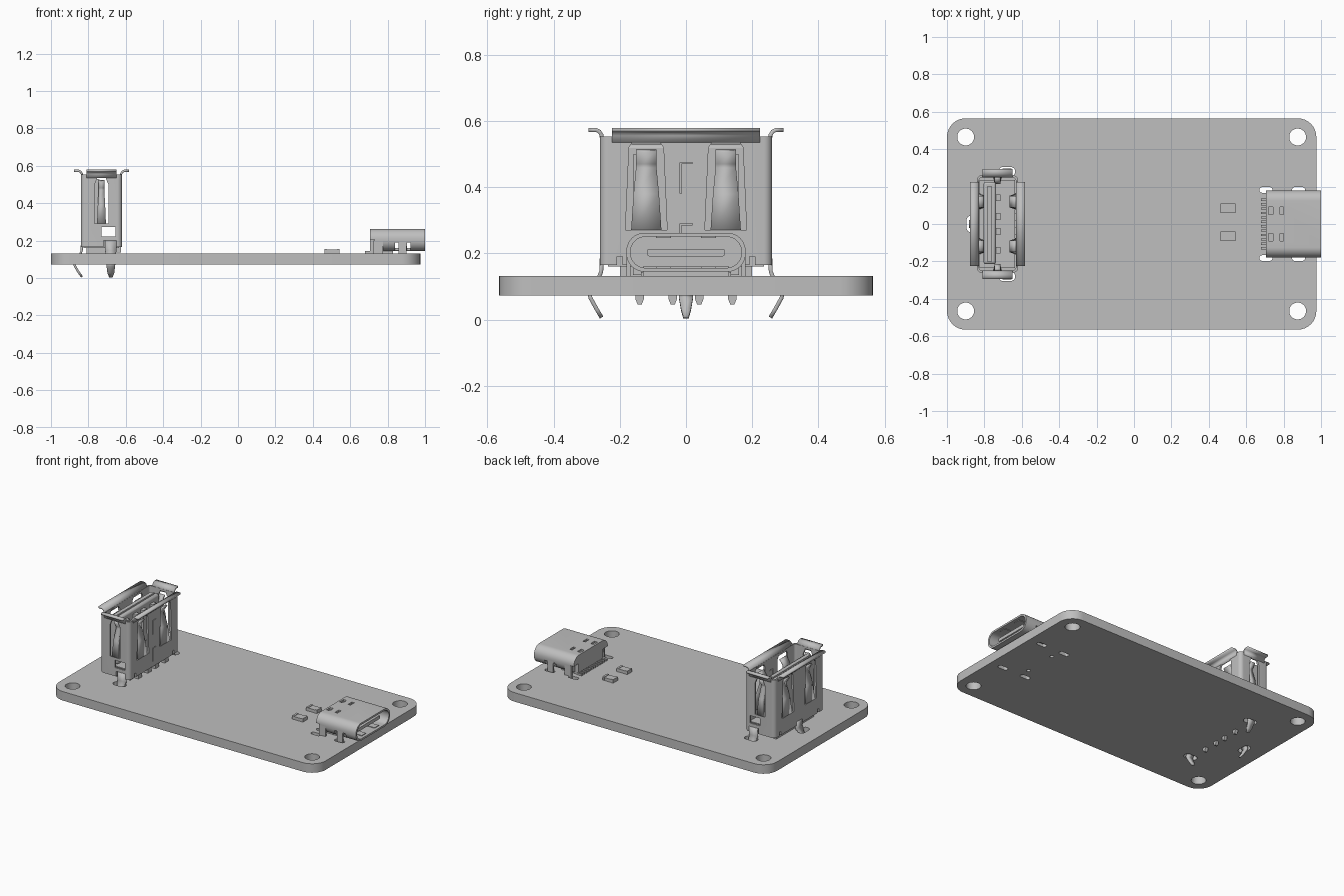
import bpy, bmesh, math
from mathutils import Vector

cube = bpy.data.objects.get("Cube")
if cube:
    bpy.data.objects.remove(cube)

grey = bpy.data.materials.new("plain grey")
grey.use_nodes = True
grey.diffuse_color = (0.52, 0.52, 0.52, 1)
grey.node_tree.nodes["Principled BSDF"].inputs["Base Color"].default_value = (0.52, 0.52, 0.52, 1)
parts = []


def finish(name, bm):
    bmesh.ops.recalc_face_normals(bm, faces=bm.faces)
    mesh = bpy.data.meshes.new(name)
    bm.to_mesh(mesh)
    bm.free()
    mesh.materials.append(grey)
    ob = bpy.data.objects.new(name, mesh)
    bpy.context.collection.objects.link(ob)
    parts.append(ob)
    return ob


def rrect(cx, cy, w, h, r, seg=8):
    """Outline of a rounded rectangle."""
    pts = []
    for i, (sx, sy) in enumerate([(1, 1), (-1, 1), (-1, -1), (1, -1)]):
        for k in range(seg + 1):
            a = math.pi / 2 * (i + k / seg)
            pts.append((cx + sx * (w / 2 - r) + r * math.cos(a),
                        cy + sy * (h / 2 - r) + r * math.sin(a)))
    return pts


def prism(name, pts, axis, lo, hi):
    """Extrude a 2D outline along one axis."""
    put = {"x": lambda a, b, h: (h, a, b),
           "y": lambda a, b, h: (a, h, b),
           "z": lambda a, b, h: (a, b, h)}[axis]
    bm = bmesh.new()
    face = bm.faces.new([bm.verts.new(put(a, b, lo)) for a, b in pts])
    ext = bmesh.ops.extrude_face_region(bm, geom=[face])
    shift = Vector(put(0, 0, hi - lo))
    bmesh.ops.translate(bm, vec=shift, verts=[v for v in ext["geom"] if isinstance(v, bmesh.types.BMVert)])
    return finish(name, bm)


def box(name, x0, x1, y0, y1, z0, z1):
    return prism(name, [(x0, y0), (x1, y0), (x1, y1), (x0, y1)], "z", z0, z1)


def strip(name, origin, angle, pts, thick=0.012):
    """Bent sheet strip: points are (outward, height, half width)."""
    out = Vector((math.cos(angle), math.sin(angle), 0))
    side = Vector((-out.y, out.x, 0))
    bm = bmesh.new()
    rows = []
    for u, z, w in pts:
        c = Vector((*origin, z)) + out * u
        rows.append((bm.verts.new(c - side * w), bm.verts.new(c + side * w)))
    for (a, b), (c, d) in zip(rows, rows[1:]):
        bm.faces.new((a, b, d, c))
    ob = finish(name, bm)
    mod = ob.modifiers.new("sheet", "SOLIDIFY")
    mod.thickness, mod.offset = thick, 0
    return ob


def cut(target, *cutters):
    bpy.context.view_layer.objects.active = target
    for c in cutters:
        mod = target.modifiers.new("cut", "BOOLEAN")
        mod.operation, mod.solver, mod.object = "DIFFERENCE", "EXACT", c
        bpy.ops.object.modifier_apply(modifier=mod.name)
        parts.remove(c)
        bpy.data.objects.remove(c)


# Circuit board with mounting holes and solder slots
board = prism("board", rrect(-0.0125, 0, 1.975, 1.13, 0.1), "z", 0.072, 0.132)
holes = [(x, y, 0.09, 0.09) for x in (-0.9, 0.875) for y in (-0.465, 0.465)]
holes += [(-0.68, s * 0.28, 0.09, 0.05) for s in (-1, 1)] + [(-0.87, 0, 0.05, 0.09)]
holes += [(x, s * 0.182, 0.07, 0.03) for s in (-1, 1) for x in (0.705, 0.88)]
holes += [(0.74, s * 0.11, 0.025, 0.025) for s in (-1, 1)]
for x, y, w, h in holes:
    cut(board, prism("cutter", rrect(x, y, w, h, min(w, h) / 2 - 0.0005), "z", 0, 0.3))

# Upright socket shell
CX = -0.73
shell = prism("tall_socket_shell", rrect(CX, 0, 0.22, 0.52, 0.025), "z", 0.165, 0.553)
cut(shell, prism("cutter", rrect(CX, 0, 0.196, 0.496, 0.015), "z", 0.1, 0.7))
for s in (-1, 1):
    y = s * 0.12
    cut(shell, prism("cutter", [(y - 0.063, 0.27), (y + 0.063, 0.27), (y + 0.052, 0.52),
                                (y + 0.035, 0.545), (y - 0.035, 0.545), (y - 0.052, 0.52)], "x", -1, -0.5),
        box("cutter", -1, -0.5, s * 0.2 - 0.008, s * 0.2 + 0.008, 0.15, 0.19))
cut(shell, prism("cutter", [(CX - 0.037, 0.29), (CX + 0.037, 0.29), (CX + 0.037, 0.5),
                            (CX + 0.02, 0.54), (CX - 0.02, 0.54), (CX - 0.037, 0.5)], "y", -0.4, 0.4),
    box("cutter", CX, -0.655, -0.4, 0.4, 0.222, 0.272),
    box("cutter", -0.72, -0.71, -0.4, 0.4, 0.15, 0.2))
# Interlocking seam on the inner wall
for z0, z1 in ((0.2, 0.29), (0.38, 0.475)):
    cut(shell, box("cutter", -0.65, -0.6, -0.018, -0.014, z0, z1),
        box("cutter", -0.65, -0.6, -0.0145, 0.02, z1 - 0.004, z1))

# Spring fingers and flared lips on each wall
def spring(name, origin, angle, z0, z1, w0, w1):
    h = z1 - z0
    strip(name, origin, angle, [(0, z0 - 0.005, w0), (-0.012, z0 + h * 0.45, (w0 + w1) / 2),
                                (-0.034, z0 + h * 0.78, w1), (-0.034, z0 + h * 0.84, w1),
                                (-0.008, z1, w1)])


def lip(name, origin, angle, half, reach):
    strip(name, origin, angle, [(0, 0.535, half), (0.001, 0.557, half), (0.008, 0.568, half),
                                (0.018, 0.573, half), (reach, 0.573, half)])


for s, label in ((1, "inner"), (-1, "outer")):
    ang = 0 if s > 0 else math.pi
    wall = CX + s * 0.104
    for y in (-0.12, 0.12):
        spring(label + "_spring", (wall, y), ang, 0.27, 0.51, 0.046, 0.031)
    lip(label + "_lip", (wall, 0), ang, 0.224, 0.044)
for s, label in ((1, "left"), (-1, "right")):
    ang = s * math.pi / 2
    spring(label + "_end_spring", (CX, s * 0.254), ang, 0.29, 0.52, 0.024, 0.015)
    lip(label + "_end_lip", (CX, s * 0.254), ang, 0.08, 0.04)
    strip(label + "_end_leg", (-0.68, s * 0.254), ang,
          [(0, 0.2, 0.03), (0.002, 0.145, 0.03), (0.012, 0.12, 0.026), (0.037, 0.074, 0.024),
           (0.034, 0.064, 0.023), (0.014, 0.028, 0.018), (0.001, 0.006, 0.009)])
strip("outer_leg", (-0.834, 0), math.pi,
      [(0, 0.19, 0.03), (0.002, 0.145, 0.03), (0.015, 0.115, 0.024), (0.042, 0.074, 0.022),
       (0.038, 0.064, 0.021), (0.018, 0.03, 0.015), (0, 0.006, 0.008)])

# Insulating body, tongue, contacts and solder pins
box("socket_base", -0.825, -0.636, -0.235, 0.235, 0.16, 0.22)
box("socket_foot", -0.81, -0.66, -0.2, 0.2, 0.132, 0.16)
tongue = box("socket_tongue", -0.805, -0.738, -0.215, 0.225, 0.22, 0.53)
bev = tongue.modifiers.new("edge", "BEVEL")
bev.width, bev.segments = 0.012, 2
box("tongue_ridge", -0.785, -0.76, -0.2, 0.2, 0.525, 0.54)
for y in (-0.14, -0.04, 0.04, 0.14):
    box("contact", -0.74, -0.715, y - 0.018, y + 0.018, 0.29, 0.5)
    box("base_tooth", -0.655, -0.626, y - 0.02, y + 0.02, 0.135, 0.2)
    prism("solder_pin", [(y - 0.013, 0.16), (y - 0.013, 0.062), (y - 0.006, 0.045),
                         (y + 0.006, 0.045), (y + 0.013, 0.062), (y + 0.013, 0.16)], "x", -0.69, -0.67)

# Flat socket: rounded tube shell with side and top windows
flat = prism("flat_socket_shell", rrect(0, 0.203, 0.36, 0.118, 0.055, 10), "x", 0.705, 1.0)
cut(flat, prism("cutter", rrect(0, 0.203, 0.335, 0.094, 0.045, 10), "x", 0.82, 1.1))
for s in (-1, 1):
    for x in (0.849, 0.913):
        cut(flat, box("cutter", x - 0.009, x + 0.009, s * 0.173 - 0.03, s * 0.173 + 0.03, 0.13, 0.19))
    for x, w in ((0.73, 0.012), (0.79, 0.009)):
        cut(flat, box("cutter", x - w, x + w, s * 0.07 - 0.02, s * 0.07 + 0.02, 0.25, 0.3))
    cut(flat, box("cutter", 0.69, 0.73, s * 0.16 - 0.03, s * 0.16 + 0.03, 0.1, 0.205))
    # Shell legs and inner latch springs
    for x, w in ((0.75, 0.025), (0.88, 0.021)):
        box("shell_leg", x - w, x + w, s * 0.174 - 0.006, s * 0.174 + 0.006, 0.09, 0.2)
    for z in (0.153, 0.246):
        box("latch_spring", 0.86, 0.98, s * 0.068 - 0.022, s * 0.068 + 0.022, z, z + 0.007)
prism("flat_socket_tongue", rrect(0, 0.202, 0.235, 0.022, 0.006, 3), "x", 0.81, 0.97)
box("flat_socket_foot", 0.71, 0.83, -0.13, 0.13, 0.132, 0.16)
for i in range(12):
    y = (i - 5.5) * 0.0235
    box("flat_socket_pin", 0.678, 0.715, y - 0.006, y + 0.006, 0.132, 0.143)

# Two small chip components with end caps
for y in (0.085, -0.065):
    box("chip_body", 0.475, 0.531, y - 0.024, y + 0.024, 0.132, 0.152)
    for x in (0.463, 0.529):
        box("chip_cap", x, x + 0.014, y - 0.025, y + 0.025, 0.132, 0.155)

# Smooth curved faces, keep edges crisp
bpy.ops.object.select_all(action="DESELECT")
for ob in parts:
    ob.select_set(True)
bpy.context.view_layer.objects.active = board
bpy.ops.object.shade_smooth_by_angle(angle=math.radians(30))
